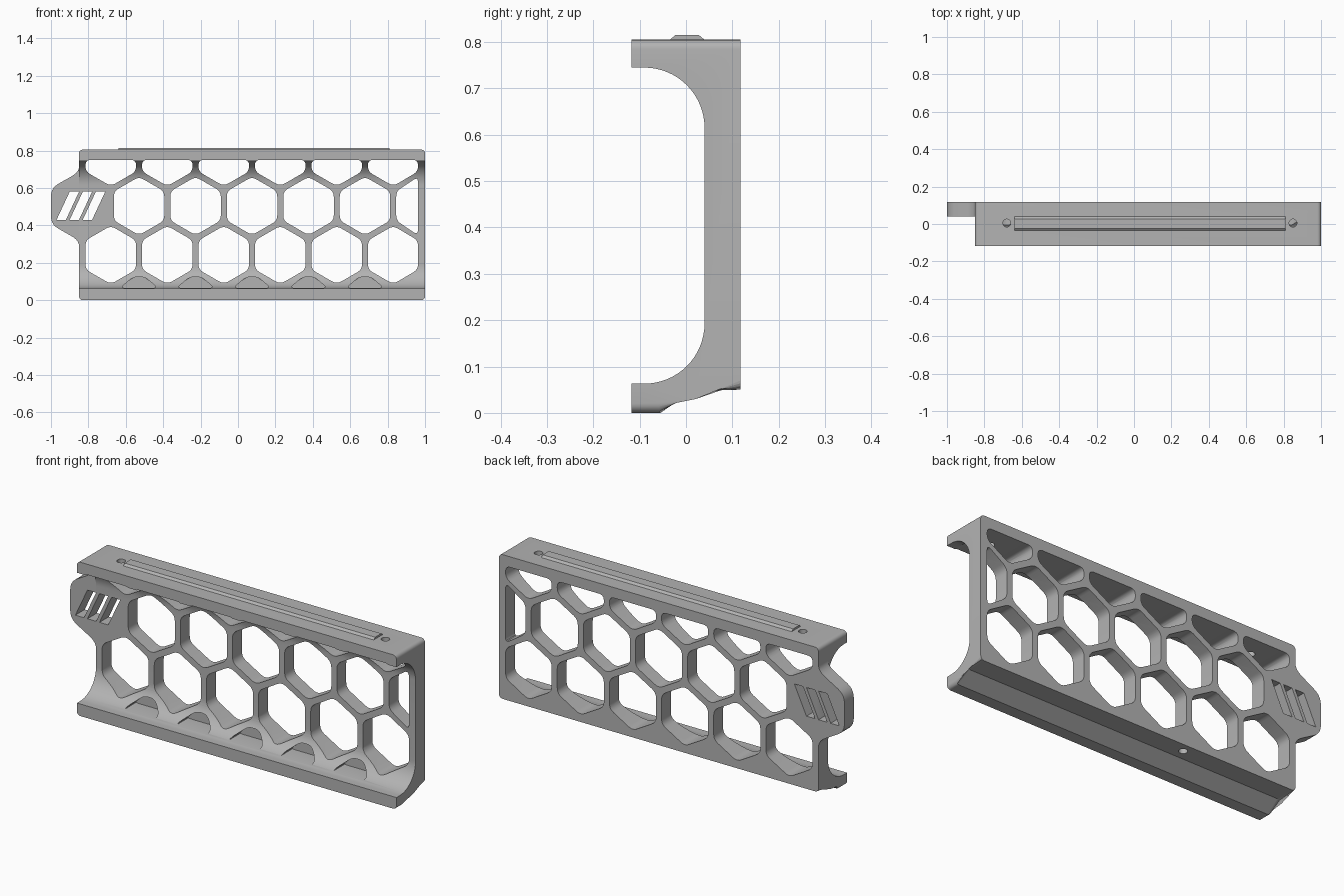
import bpy, bmesh, math
from mathutils import Vector

if "Cube" in bpy.data.objects:
    bpy.data.objects.remove(bpy.data.objects["Cube"], do_unlink=True)

LEFT, RIGHT, DEPTH, TOP = -0.85, 1.0, 0.118, 0.805
PITCH, ROW, HALF = 0.302, 0.262, 0.135

grey = bpy.data.materials.new("plain_grey")
grey.use_nodes = True
COLOUR = (0.45, 0.45, 0.45, 1)
grey.diffuse_color = COLOUR
grey.node_tree.nodes["Principled BSDF"].inputs["Base Color"].default_value = COLOUR


def rounded(points, r, steps=5):
    """Round every corner of a closed 2D outline."""
    pts = [Vector(p) for p in points]
    out = []
    for i, p in enumerate(pts):
        a, b = pts[i - 1] - p, pts[(i + 1) % len(pts)] - p
        a = p + a.normalized() * min(r, a.length * 0.45)
        b = p + b.normalized() * min(r, b.length * 0.45)
        for s in range(steps + 1):
            t = s / steps
            out.append(a * (1 - t) ** 2 + p * 2 * t * (1 - t) + b * t * t)
    return out


def circle(x, y, r, n=24):
    return [(x + r * math.cos(math.tau * i / n), y + r * math.sin(math.tau * i / n)) for i in range(n)]


def prism(bm, outline, axis, lo, hi):
    """Extrude a 2D outline along the named axis between lo and hi."""
    def place(p, d):
        return {"x": (d, p[0], p[1]), "y": (p[0], d, p[1]), "z": (p[0], p[1], d)}[axis]
    rings = [[bm.verts.new(place(p, d)) for p in outline] for d in (lo, hi)]
    n = len(outline)
    bm.faces.new(rings[0])
    bm.faces.new(rings[1][::-1])
    for i in range(n):
        j = (i + 1) % n
        bm.faces.new((rings[0][i], rings[1][i], rings[1][j], rings[0][j]))


def make(name, bm):
    bmesh.ops.recalc_face_normals(bm, faces=bm.faces[:])
    mesh = bpy.data.meshes.new(name)
    bm.to_mesh(mesh)
    bm.free()
    mesh.materials.append(grey)
    ob = bpy.data.objects.new(name, mesh)
    bpy.context.collection.objects.link(ob)
    return ob


def select(ob):
    bpy.ops.object.select_all(action='DESELECT')
    ob.select_set(True)
    bpy.context.view_layer.objects.active = ob


def combine(ob, other, operation):
    mod = ob.modifiers.new(other.name, 'BOOLEAN')
    mod.operation, mod.solver, mod.object = operation, 'EXACT', other
    select(ob)
    bpy.ops.object.modifier_apply(modifier=mod.name)
    bpy.data.objects.remove(other, do_unlink=True)


# Channel body: one section swept along x
arc_r, arc_y, low, high = 0.13, -0.09, 0.063, 0.745
angles = [math.pi / 2 * i / 16 for i in range(17)]
section = [(-DEPTH, 0), (-0.055, 0), (0.015, 0.05), (DEPTH, 0.05), (DEPTH, TOP), (-DEPTH, TOP), (-DEPTH, high)]
section += [(arc_y + arc_r * math.sin(a), high - arc_r + arc_r * math.cos(a)) for a in angles]
section += [(arc_y + arc_r * math.cos(a), low + arc_r - arc_r * math.sin(a)) for a in angles]
section += [(-DEPTH, low)]
bm = bmesh.new()
prism(bm, section, "x", LEFT, RIGHT)
end_edges = [e for e in bm.edges
             if abs(e.verts[0].co.x - e.verts[1].co.x) < 0.001
             and (all(v.co.z < 0.051 for v in e.verts) or all(v.co.z > TOP - 0.001 for v in e.verts))]
bmesh.ops.bevel(bm, geom=end_edges, offset=0.02, segments=5, profile=0.5, affect='EDGES')
frame = make("honeycomb_frame", bm)

# Side tab
bm = bmesh.new()
tab = [(-0.8, 0.75), (LEFT, 0.75), (LEFT, 0.685), (-1, 0.6), (-1, 0.405), (LEFT, 0.32), (LEFT, 0.25), (-0.8, 0.25)]
prism(bm, rounded(tab, 0.045), "y", 0.0403, DEPTH - 0.0003)
combine(frame, make("side_tab", bm), 'UNION')

# Honeycomb openings, front pockets and slanted vent slots
bm = bmesh.new()
side = HALF / math.cos(math.pi / 6)
for cz, first, count in ((0.242, -0.68, 6), (0.242 + ROW, -0.529, 6), (0.242 + 2 * ROW, -0.68, 6)):
    for k in range(count):
        cx = first + k * PITCH
        hexagon = [(min(cx + side * math.sin(math.pi / 3 * i), 0.962),
                    min(cz + side * math.cos(math.pi / 3 * i), 0.75)) for i in range(6)]
        prism(bm, rounded(hexagon, 0.028), "y", -0.3, 0.3)
for k in range(5):
    cx = -0.529 + k * PITCH
    pocket = [(cx - 0.1, 0.066), (cx + 0.1, 0.066), (cx + 0.03, 0.125), (cx - 0.03, 0.125)]
    prism(bm, rounded(pocket, 0.025), "y", -0.3, 0.04)
for x in (-0.9, -0.83, -0.76):
    slot = [(x - 0.07, 0.43), (x - 0.02, 0.43), (x + 0.05, 0.58), (x, 0.58)]
    prism(bm, slot, "y", -0.3, 0.3)
combine(frame, make("openings", bm), 'DIFFERENCE')

# Screw holes in the top and the underside
bm = bmesh.new()
for x in (-0.68, 0.85):
    prism(bm, circle(x, 0.005, 0.021), "z", 0.72, 0.9)
prism(bm, circle(-0.23, 0.07, 0.021), "z", 0.03, 0.12)
combine(frame, make("screw_holes", bm), 'DIFFERENCE')

# Raised rail on top
bm = bmesh.new()
prism(bm, [(-0.035, TOP), (0.04, TOP), (0.028, 0.815), (-0.023, 0.815)], "x", -0.64, 0.81)
make("top_rail", bm)

select(frame)
bpy.ops.object.shade_smooth_by_angle(angle=math.radians(30))
